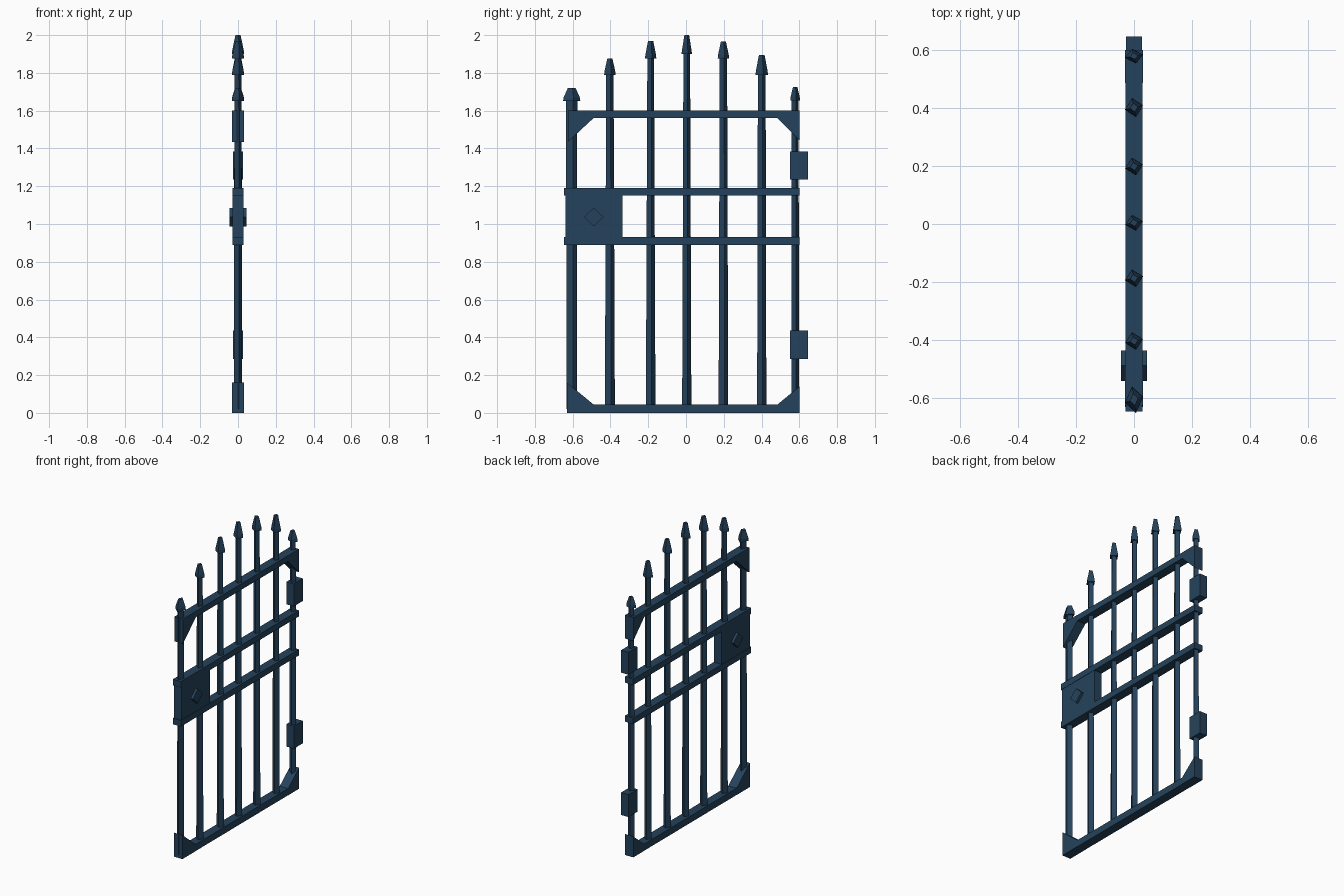
import bpy, bmesh, math
from mathutils import Vector

if "Cube" in bpy.data.objects:
    bpy.data.objects.remove(bpy.data.objects["Cube"])

iron = bpy.data.materials.new("dark blue iron")
iron.diffuse_color = (0.018, 0.055, 0.107, 1)
iron.use_nodes = True
iron.node_tree.nodes["Principled BSDF"].inputs["Base Color"].default_value = iron.diffuse_color


def finish(name, bm):
    bmesh.ops.recalc_face_normals(bm, faces=bm.faces)
    me = bpy.data.meshes.new(name)
    bm.to_mesh(me)
    bm.free()
    me.materials.append(iron)
    ob = bpy.data.objects.new(name, me)
    bpy.context.collection.objects.link(ob)
    return ob


def plate(name, pts, hx):
    """Outline in the y-z plane, extruded to x = -hx..hx."""
    bm = bmesh.new()
    f = bm.faces.new([bm.verts.new((-hx, y, z)) for y, z in pts])
    ext = bmesh.ops.extrude_face_region(bm, geom=[f])["geom"]
    vs = [v for v in ext if isinstance(v, bmesh.types.BMVert)]
    bmesh.ops.translate(bm, verts=vs, vec=Vector((2 * hx, 0, 0)))
    return finish(name, bm)


def box(name, y0, y1, z0, z1, hx):
    return plate(name, [(y0, z0), (y1, z0), (y1, z1), (y0, z1)], hx)


def diamond_loft(name, y, rings, twist=12):
    """Four-sided shaft through rings of (z, x radius, y radius)."""
    bm = bmesh.new()
    t = math.radians(twist)
    loops = []
    for z, rx, ry in rings:
        loops.append([bm.verts.new((rx * math.cos(t + k * math.pi / 2),
                                    y + ry * math.sin(t + k * math.pi / 2), z))
                      for k in range(4)])
    for a, b in zip(loops, loops[1:]):
        for k in range(4):
            bm.faces.new((a[k], a[(k + 1) % 4], b[(k + 1) % 4], b[k]))
    bm.faces.new(loops[0][::-1])
    bm.faces.new(loops[-1])
    return finish(name, bm)


# Upright bars with blunt spear tips: y, tip base, tip top, bottom r, top r, tip r
bars = [(-0.605, 1.65, 1.72, 0.029, 0.030, 0.047),
        (-0.403, 1.79, 1.875, 0.027, 0.020, 0.031),
        (-0.187, 1.875, 1.97, 0.026, 0.018, 0.031),
        (0.004, 1.90, 2.00, 0.025, 0.018, 0.028),
        (0.198, 1.875, 1.965, 0.026, 0.020, 0.031),
        (0.401, 1.79, 1.895, 0.025, 0.021, 0.034),
        (0.578, 1.655, 1.725, 0.020, 0.019, 0.026)]
for y, zb, zt, r0, r1, rt in bars:
    diamond_loft("upright_bar", y, [(0.02, 0.023, r0), (zb + 0.01, 0.019, r1)])
    diamond_loft("spear_tip", y, [(zb, 0.032, rt), (zb + 0.02, 0.031, rt * 0.93),
                                  (zt, 0.014, rt * 0.45)])

# Horizontal rails
box("bottom_rail", -0.63, 0.60, 0.0, 0.045, 0.03)
box("top_rail", -0.62, 0.60, 1.56, 1.60, 0.03)
for z in (0.89, 1.15):
    box("middle_rail", -0.645, 0.60, z, z + 0.04, 0.03)

# Corner braces
plate("corner_brace", [(-0.625, 1.60), (-0.625, 1.435), (-0.49, 1.56), (-0.49, 1.60)], 0.031)
plate("corner_brace", [(0.60, 1.60), (0.60, 1.445), (0.485, 1.56), (0.485, 1.60)], 0.031)
plate("corner_brace", [(-0.63, 0.0), (-0.63, 0.16), (-0.49, 0.045), (-0.49, 0.0)], 0.031)
plate("corner_brace", [(0.60, 0.0), (0.60, 0.14), (0.485, 0.045), (0.485, 0.0)], 0.031)

# Lock box with a diamond knob through both sides
box("lock_box", -0.637, -0.335, 0.92, 1.185, 0.028)
plate("lock_knob", [(-0.54, 1.037), (-0.488, 0.988), (-0.436, 1.037), (-0.488, 1.086)], 0.045)

# Hinge blocks
for z in (0.285, 1.235):
    box("hinge_block", 0.55, 0.645, z, z + 0.15, 0.027)
